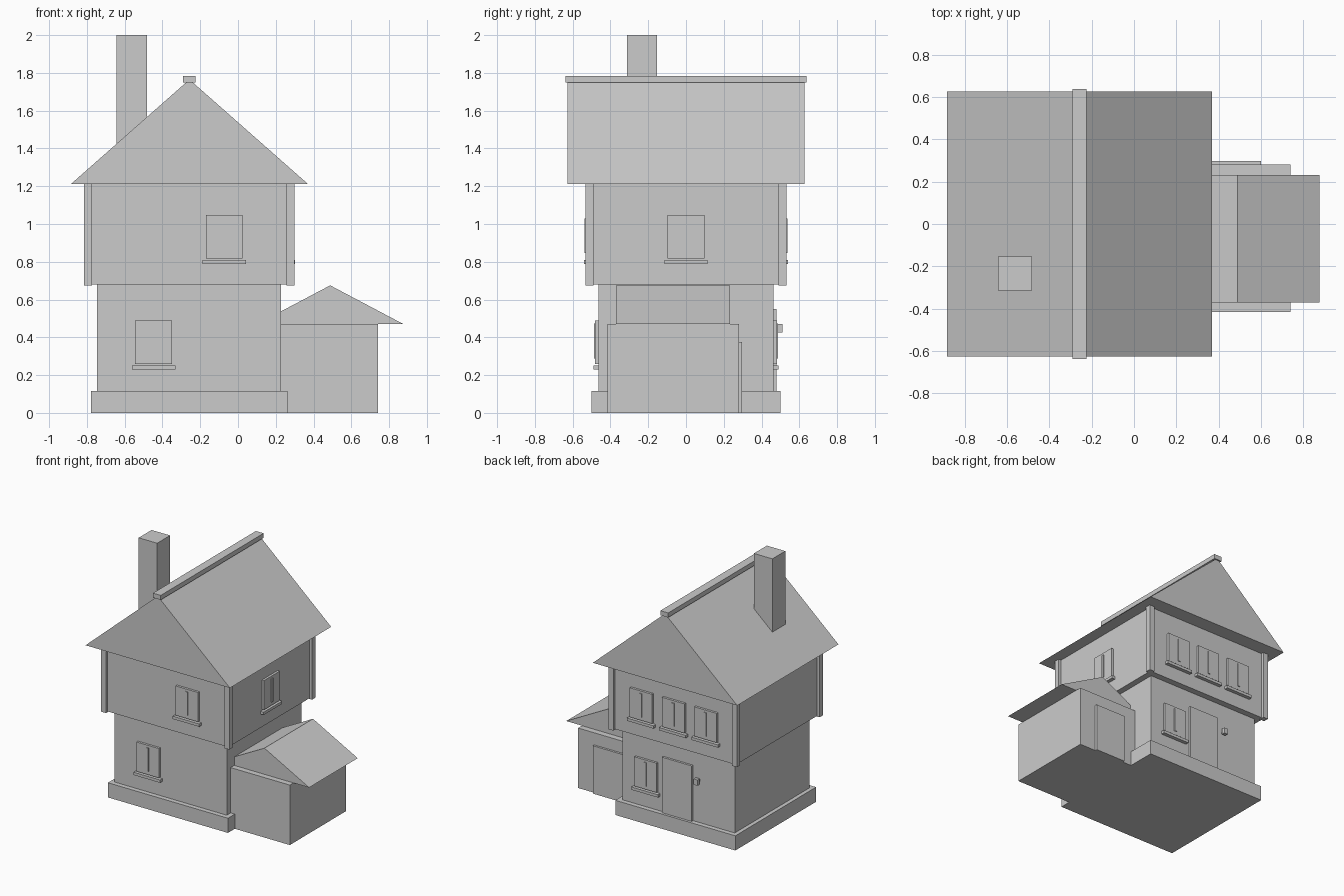
import bpy
import bmesh
from math import pi
from mathutils import Matrix, Vector

cube = bpy.data.objects.get("Cube")
if cube:
    bpy.data.objects.remove(cube, do_unlink=True)

# One plain material for the whole house
grey = bpy.data.materials.new("plain_grey")
grey.use_nodes = True
colour = (0.6, 0.6, 0.6, 1)
grey.diffuse_color = colour
grey.node_tree.nodes["Principled BSDF"].inputs["Base Color"].default_value = colour


def finish(name, bm, matrix=Matrix()):
    bm.transform(matrix)
    bmesh.ops.recalc_face_normals(bm, faces=bm.faces)
    mesh = bpy.data.meshes.new(name)
    bm.to_mesh(mesh)
    bm.free()
    mesh.materials.append(grey)
    obj = bpy.data.objects.new(name, mesh)
    bpy.context.collection.objects.link(obj)
    return obj


def box(name, xs, ys, zs, matrix=Matrix()):
    """Box between the given limits on each axis."""
    bm = bmesh.new()
    bmesh.ops.create_cube(bm, size=1)
    size = Vector((xs[1] - xs[0], ys[1] - ys[0], zs[1] - zs[0]))
    middle = Vector((sum(xs), sum(ys), sum(zs))) / 2
    fit = Matrix.Translation(middle) @ Matrix.Diagonal(size).to_4x4()
    return finish(name, bm, matrix @ fit)


def gable_roof(name, centre_x, half, ys, eave, ridge):
    """Solid triangular prism running along y."""
    bm = bmesh.new()
    profile = [(centre_x - half, eave), (centre_x + half, eave), (centre_x, ridge)]
    face = bm.faces.new([bm.verts.new((x, ys[0], z)) for x, z in profile])
    extruded = bmesh.ops.extrude_face_region(bm, geom=[face])["geom"]
    verts = [v for v in extruded if isinstance(v, bmesh.types.BMVert)]
    bmesh.ops.translate(bm, verts=verts, vec=(0, ys[1] - ys[0], 0))
    return finish(name, bm)


def window(name, position, turn):
    """Casement on a wall; position is the sill centre, turn 0 faces the front."""
    place = Matrix.Translation(position) @ Matrix.Rotation(turn, 4, "Z")
    box(name + "_casement", (-0.097, 0.097), (-0.018, 0.01), (0.03, 0.26), place)
    box(name + "_centre_bar", (-0.01, 0.01), (-0.025, 0), (0.058, 0.242), place)
    box(name + "_sill", (-0.115, 0.115), (-0.028, 0.01), (0, 0.022), place)


# Main house: plinth, ground storey and overhanging upper storey
MID = -0.26
box("plinth", (-0.778, 0.263), (-0.5, 0.5), (0, 0.115))
box("ground_storey", (-0.747, 0.227), (-0.463, 0.463), (0.1, 0.69))
box("upper_storey", (-0.792, 0.275), (-0.512, 0.512), (0.68, 1.22))

# Corner posts
for side_x, x in (("right", -0.793), ("left", 0.277)):
    for side_y, y in (("front", -0.512), ("back", 0.512)):
        box(f"{side_y}_{side_x}_post", (x - 0.021, x + 0.021),
            (y - 0.021, y + 0.021), (0.675, 1.215))

# Main roof, ridge cap and chimney
gable_roof("main_roof", -0.257, 0.626, (-0.627, 0.627), 1.213, 1.765)
box("ridge_cap", (-0.291, -0.224), (-0.637, 0.637), (1.748, 1.784))
box("chimney", (-0.642, -0.482), (-0.313, -0.153), (1.25, 2))

# Side annex
box("annex_walls", (0.2, 0.74), (-0.415, 0.28), (0, 0.47))
gable_roof("annex_roof", 0.488, 0.388, (-0.37, 0.232), 0.47, 0.675)
box("annex_door", (0.34, 0.6), (0.27, 0.297), (0, 0.375))

# Front, side and back windows
window("front_lower_window", (-0.447, -0.463, 0.23), 0)
window("front_upper_window", (-0.073, -0.512, 0.788), 0)
window("side_window", (0.275, 0, 0.788), pi / 2)
window("back_lower_window", (0.015, 0.463, 0.23), pi)
for i in (-1, 0, 1):
    window(f"back_upper_window_{i + 2}", (MID + i * 0.28, 0.512, 0.788), pi)

# Back door and wall lantern
box("back_door", (-0.385, -0.128), (0.45, 0.48), (0.1, 0.55))
box("lantern_bracket", (-0.446, -0.434), (0.455, 0.487), (0.44, 0.455))
box("lantern", (-0.456, -0.424), (0.482, 0.51), (0.425, 0.47))
